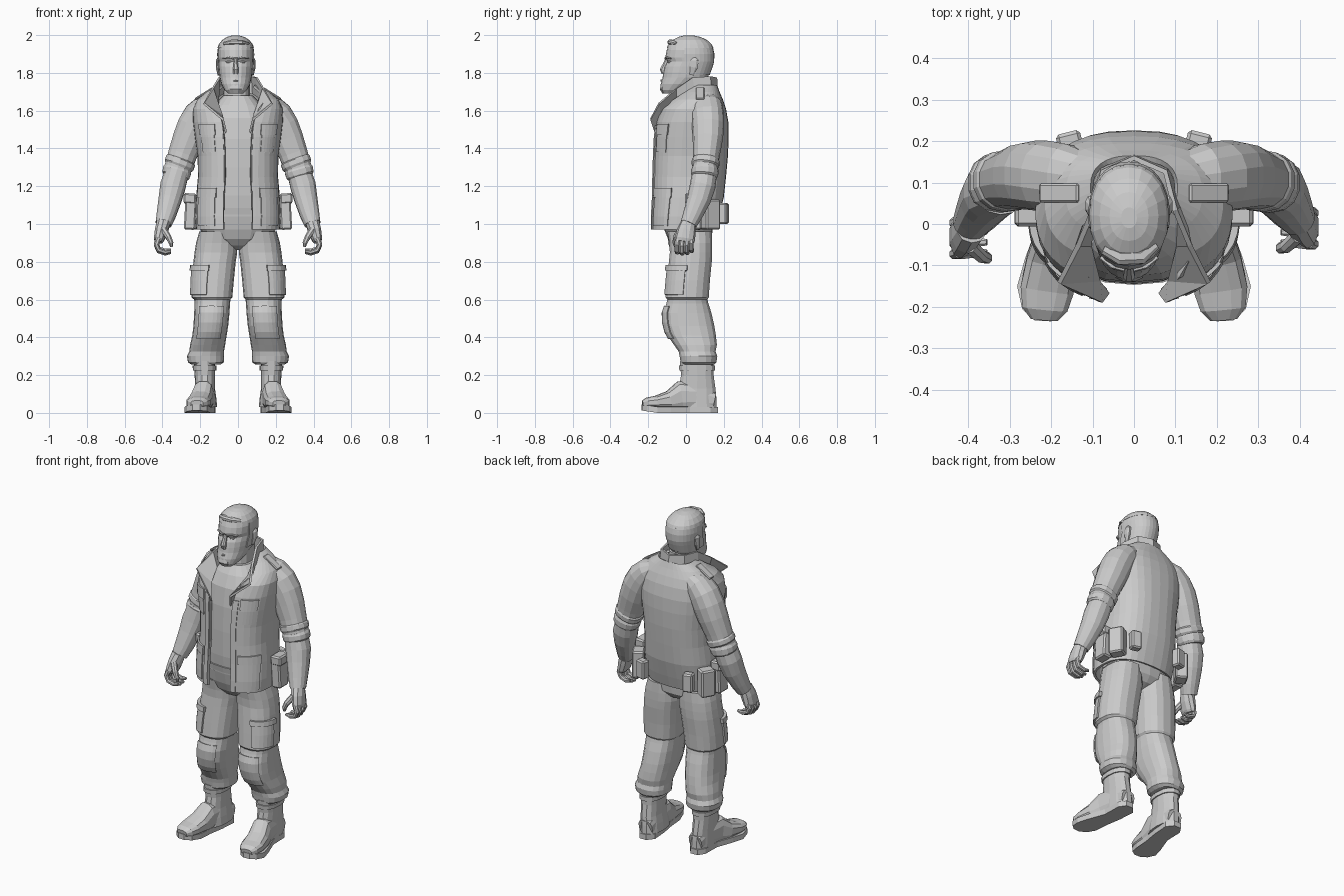
import bpy, bmesh, math
from mathutils import Vector


def make(name, verts, faces, thick=0, flip=False, closed=False):
    me = bpy.data.meshes.new(name)
    me.from_pydata(verts, [], [f[::-1] if flip else f for f in faces])
    if closed:
        bm = bmesh.new()
        bm.from_mesh(me)
        bmesh.ops.recalc_face_normals(bm, faces=bm.faces)
        bm.to_mesh(me)
        bm.free()
    ob = bpy.data.objects.new(name, me)
    bpy.context.collection.objects.link(ob)
    if thick:
        m = ob.modifiers.new("thickness", 'SOLIDIFY')
        m.thickness, m.offset = abs(thick), (1 if thick > 0 else -1)
    return ob


def sq(v, p):
    return math.copysign(abs(v) ** p, v)


def sample(table, z):
    for a, b in zip(table, table[1:]):
        if z <= b[0]:
            t = (z - a[0]) / (b[0] - a[0])
            return [u + (v - u) * t for u, v in zip(a, b)]
    return table[-1]


# Horizontal rings (z, x0, x1, y_front, y_back[, opening]); a = arc in degrees, -90 is the front
def shell(name, table, zs=None, a=(0, 360), n=18, grow=0, thick=0, s=1, p=0.85):
    rows = [sample(table, z) for z in zs] if zs else table
    full = a is not None and a[1] - a[0] == 360
    w = n if full else n + 1
    verts, faces = [], []
    for r in rows:
        a0, a1 = a if a else (-90 + r[5], 270 - r[5])
        for j in range(w):
            t = math.radians(a0 + (a1 - a0) * j / n)
            x = (r[1] + r[2]) / 2 + ((r[2] - r[1]) / 2 + grow) * sq(math.cos(t), p)
            y = (r[3] + r[4]) / 2 + ((r[4] - r[3]) / 2 + grow) * sq(math.sin(t), p)
            verts.append((s * x, y, r[0]))
    for i in range(len(rows) - 1):
        for j in range(n):
            k = (j + 1) % w
            faces.append((i * w + j, i * w + k, (i + 1) * w + k, (i + 1) * w + j))
    if full:
        faces += [tuple(range(w))[::-1], tuple(range(len(verts) - w, len(verts)))]
    return make(name, verts, faces, thick, s < 0)


# Swept tube through (x, y, z, radius_u, radius_v); u lies along ref, dy shifts it in y
def tube(name, pts, n=12, s=1, ref=(1, 0, 0), p=0.9, dy=0):
    P = [Vector(q[:3]) for q in pts]
    verts, faces = [], []
    for i, q in enumerate(pts):
        t = (P[min(i + 1, len(P) - 1)] - P[max(i - 1, 0)]).normalized()
        u = Vector(ref)
        u = (u - t * u.dot(t)).normalized()
        v = t.cross(u)
        for j in range(n):
            b = math.tau * (j + 0.5) / n
            c = P[i] + u * q[3] * sq(math.cos(b), p) + v * q[4] * sq(math.sin(b), p)
            verts.append((s * c.x, c.y + dy, c.z))
    for i in range(len(P) - 1):
        for j in range(n):
            k = (j + 1) % n
            faces.append((i * n + j, i * n + k, (i + 1) * n + k, (i + 1) * n + j))
    faces += [tuple(range(n)), tuple(range(len(verts) - n, len(verts)))]
    return make(name, verts, faces, closed=True)


def box(name, loc, size, rot=(0, 0, 0), bevel=0.008):
    bpy.ops.mesh.primitive_cube_add(size=1, location=loc, rotation=[math.radians(r) for r in rot])
    ob = bpy.context.object
    ob.name, ob.scale = name, size
    bpy.ops.object.transform_apply(location=False, rotation=False, scale=True)
    m = ob.modifiers.new("bevel", 'BEVEL')
    m.width, m.segments = bevel, 1
    return ob


def sym(rows, c=0.0):
    return [(r[0], c - r[1], c + r[1], *r[2:]) for r in rows]


# Head, hair and neck
HX = -0.012
head = sym([(1.69, .04, -.122, -.055), (1.71, .06, -.135, .0), (1.74, .076, -.134, .06),
            (1.775, .085, -.124, .115), (1.805, .089, -.12, .128), (1.835, .091, -.114, .138),
            (1.86, .092, -.099, .145), (1.882, .094, -.11, .147), (1.92, .095, -.102, .146),
            (1.95, .086, -.09, .132), (1.975, .066, -.066, .105), (1.99, .042, -.036, .072),
            (1.998, .014, -.005, .035)], HX)
shell("head", head, n=20, p=.92)
shell("hair_top", head, [1.932, 1.95, 1.975, 1.99, 1.998], n=20, grow=.005, p=.92)
shell("hair_back", head, [1.79, 1.835, 1.86, 1.9, 1.937], a=(-12, 192), thick=.004, p=.92)
tube("hair_fringe", [(HX - .06, -.06, 1.955, .01, .014), (HX - .02, -.08, 1.962, .015, .02),
                     (HX + .03, -.078, 1.962, .014, .02), (HX + .065, -.05, 1.955, .008, .012)], 8, ref=(0, 0, 1))
tube("nose", [(HX, -.1, 1.872, .009, .01), (HX, -.122, 1.815, .016, .018), (HX, -.118, 1.797, .015, .012)], 8)
tube("mouth", [(HX - .032, -.112, 1.755, .004, .004), (HX, -.13, 1.76, .006, .006),
               (HX + .032, -.112, 1.755, .004, .004)], 6, ref=(0, 0, 1))
tube("chin", [(HX, -.118, 1.738, .03, .015), (HX, -.122, 1.715, .036, .018), (HX, -.115, 1.695, .024, .012)], 8)
for s in (1, -1):
    tube("ear", [(HX + s * .088, .03, 1.79, .008, .012), (HX + s * .094, .042, 1.83, .012, .022),
                 (HX + s * .094, .045, 1.865, .012, .024), (HX + s * .09, .04, 1.88, .006, .012)], 8)
    tube("eyebrow", [(HX + s * .012, -.11, 1.876, .006, .006), (HX + s * .04, -.102, 1.882, .006, .007),
                     (HX + s * .068, -.08, 1.876, .004, .006)], 6, ref=(0, 0, 1))
    box("eye", (HX + s * .036, -.09, 1.857), (.028, .014, .011), (0, 0, s * 14), .004)
shell("neck", sym([(1.6, .085, -.07, .12), (1.68, .07, -.045, .12), (1.77, .068, -.04, .12)], HX / 2), n=14)

# Shirt, belt and hips
shell("shirt", sym([(1.04, .19, -.135, .13), (1.15, .185, -.145, .15), (1.3, .18, -.145, .17),
                    (1.45, .19, -.14, .17), (1.56, .18, -.125, .16), (1.63, .13, -.095, .15),
                    (1.68, .078, -.06, .13)]), n=20)
shell("belt", sym([(1.05, .193, -.14, .14), (1.085, .191, -.147, .145)]), n=20)
shell("hips", sym([(.862, .03, -.02, .06), (.885, .09, -.065, .11), (.92, .17, -.095, .137),
                   (.97, .2, -.115, .14), (1.06, .19, -.135, .13)]), n=20)

# Open jacket
jacket = sym([(.97, .222, -.185, .155, 15), (1.04, .226, -.185, .175, 15), (1.14, .222, -.18, .2, 15),
              (1.25, .212, -.178, .212, 14), (1.36, .214, -.175, .222, 14), (1.46, .228, -.17, .226, 14),
              (1.54, .238, -.16, .224, 16), (1.61, .238, -.14, .212, 22), (1.66, .215, -.09, .195, 38),
              (1.7, .165, -.03, .178, 45), (1.735, .105, .01, .165, 50)])
shell("jacket", jacket, a=None, n=30, thick=-.014, p=.8)
base = [(.0, .17, 1.7), (.085, .135, 1.69), (.118, .05, 1.67), (.112, -.05, 1.63), (.09, -.135, 1.57), (.068, -.165, 1.48)]
edge = [(.0, .165, 1.775), (.08, .13, 1.782), (.105, .035, 1.775), (.14, -.05, 1.715), (.185, -.14, 1.635), (.085, -.188, 1.55)]
rows = [[(-x, y, z) for x, y, z in r[:0:-1]] + r for r in (base, edge)]
m = len(rows[0])
make("collar", rows[0] + rows[1], [(i, i + 1, m + i + 1, m + i) for i in range(m - 1)], .012)

for s in (1, -1):
    # Jacket trim and pockets
    def trim(name, zs, a, n, thick):
        shell(name, jacket, zs, a, n, thick=thick, s=s, p=.8)
    trim("front_placket", [.97, 1.04, 1.14, 1.25, 1.36, 1.46, 1.52], (-75, -67), 2, .006)
    trim("chest_pocket", [1.38, 1.46, 1.5], (-62, -36), 5, .004)
    trim("chest_pocket_flap", [1.47, 1.53], (-64, -34), 5, .009)
    trim("lower_pocket", [.99, 1.04, 1.14, 1.16], (-62, -24), 5, .006)
    trim("lower_pocket_flap", [1.14, 1.19], (-64, -22), 5, .01)
    box("shoulder_strap", (s * .18, .075, 1.69), (.11, .045, .012), (0, s * 32, 0), .004)

    # Sleeve, rolled cuffs and forearm (left arm hangs slightly further forward)
    dy = -.012 if s < 0 else 0
    tube("sleeve", [(.12, .105, 1.645, .05, .07), (.165, .11, 1.62, .072, .084), (.205, .115, 1.575, .085, .086),
                    (.235, .117, 1.52, .088, .085), (.263, .115, 1.45, .085, .08), (.293, .108, 1.37, .078, .071),
                    (.32, .1, 1.29, .073, .067)], 14, s)
    tube("rolled_cuff", [(.3, .106, 1.345, .074, .067), (.304, .105, 1.335, .082, .074),
                         (.312, .102, 1.312, .082, .074), (.316, .101, 1.302, .074, .067)], 14, s)
    tube("rolled_cuff_lower", [(.318, .1, 1.298, .072, .068), (.322, .1, 1.285, .078, .073),
                               (.329, .098, 1.258, .075, .072), (.332, .097, 1.248, .066, .066)], 14, s)
    tube("forearm", [(.322, .1, 1.28, .064, .066), (.345, .088, 1.2, .069, .068), (.36, .068, 1.13, .062, .063),
                     (.38, .036, 1.05, .052, .052), (.395, .014, 1.0, .043, .044)], 14, s, dy=dy)
    # Hand
    tube("palm", [(.392, .016, 1.015, .038, .039), (.406, .002, .965, .036, .05),
                  (.418, -.006, .92, .029, .054), (.421, -.008, .905, .022, .05)], 10, s, dy=2 * dy)
    for i, y in enumerate((-.045, -.02, .006, .03)):
        d = (.0, .006, .003, -.008)[i]
        tube("finger", [(.42, y, .925, .014, .016), (.432, y - .003, .89 - d, .014, .014),
                        (.42, y - .003, .862 - d, .014, .013), (.385, y, .85 - d, .013, .012),
                        (.355, y, .855 - d, .008, .008)], 8, s, (0, 1, 0), dy=2 * dy)
    tube("thumb", [(.395, -.03, .97, .018, .018), (.368, -.054, .93, .016, .016),
                   (.354, -.058, .9, .013, .014), (.352, -.055, .88, .008, .009)], 8, s, dy=2 * dy)

    # Trouser leg, cargo pocket and knee pad
    leg = [(.255, .095, .245, -.02, .15), (.268, .075, .265, -.03, .162), (.3, .073, .27, -.035, .167),
           (.325, .074, .258, -.04, .158), (.36, .068, .254, -.065, .165), (.41, .06, .242, -.1, .16),
           (.46, .052, .236, -.12, .152), (.53, .045, .232, -.122, .136), (.58, .042, .23, -.105, .12),
           (.6, .04, .232, -.1, .115), (.612, .03, .246, -.11, .122), (.7, .022, .244, -.102, .128),
           (.8, .012, .236, -.092, .138), (.85, .004, .23, -.087, .14), (.9, .004, .222, -.09, .14),
           (.96, .01, .205, -.1, .138)]
    shell("trouser_leg", leg, n=18, s=s)
    shell("cargo_pocket", leg, [.625, .7, .765], (-78, -8), 6, thick=.009, s=s)
    shell("cargo_pocket_flap", leg, [.752, .782], (-80, -4), 6, thick=.017, s=s)
    shell("knee_pad", leg, [.395, .43, .48, .53, .565], (-125, -50), 7, thick=.007, s=s)

    # Boot
    boot = [(.03, .11, .225, -.05, .165), (.08, .115, .225, -.05, .163), (.13, .122, .225, -.04, .158),
            (.2, .122, .23, -.028, .148), (.275, .12, .235, -.035, .148)]
    shell("boot_shaft", boot, n=14, s=s)
    shell("boot_top_trim", boot, [.225, .25], n=14, grow=.007, s=s)
    tube("boot_foot", [(.168, .15, .065, .045, .045), (.172, .06, .085, .053, .075), (.184, -.03, .085, .056, .085),
                       (.198, -.09, .062, .063, .055), (.21, -.16, .055, .066, .036), (.215, -.205, .052, .056, .03),
                       (.217, -.23, .048, .034, .018)], 12, s, p=.75)
    sole = [(.15, .17), (.195, .17), (.222, .13), (.225, .02), (.262, -.08), (.282, -.15), (.27, -.205),
            (.24, -.233), (.2, -.235), (.165, -.21), (.147, -.15), (.14, -.06), (.125, .03), (.118, .13)]
    k = len(sole)
    sv = [(s * x, y, z + max(0, -y - .15) * .15) for z in (0, .032) for x, y in sole]
    make("boot_sole", sv, [tuple(range(k)), tuple(range(k, 2 * k))] +
         [(i, (i + 1) % k, k + (i + 1) % k, k + i) for i in range(k)], closed=True)

    # Hip pouches
    box("hip_pouch", (s * .252, .04, 1.065), (.06, .085, .19), (0, s * -3, 0))
    box("hip_pouch_flap", (s * .255, .04, 1.135), (.066, .091, .055), (0, s * -3, 0))
    box("side_pouch", (s * .228, .13, 1.05), (.07, .085, .16), (0, 0, s * 30))
    box("back_pouch", (s * .155, .197, 1.055), (.06, .05, .11), (0, 0, s * -14))
